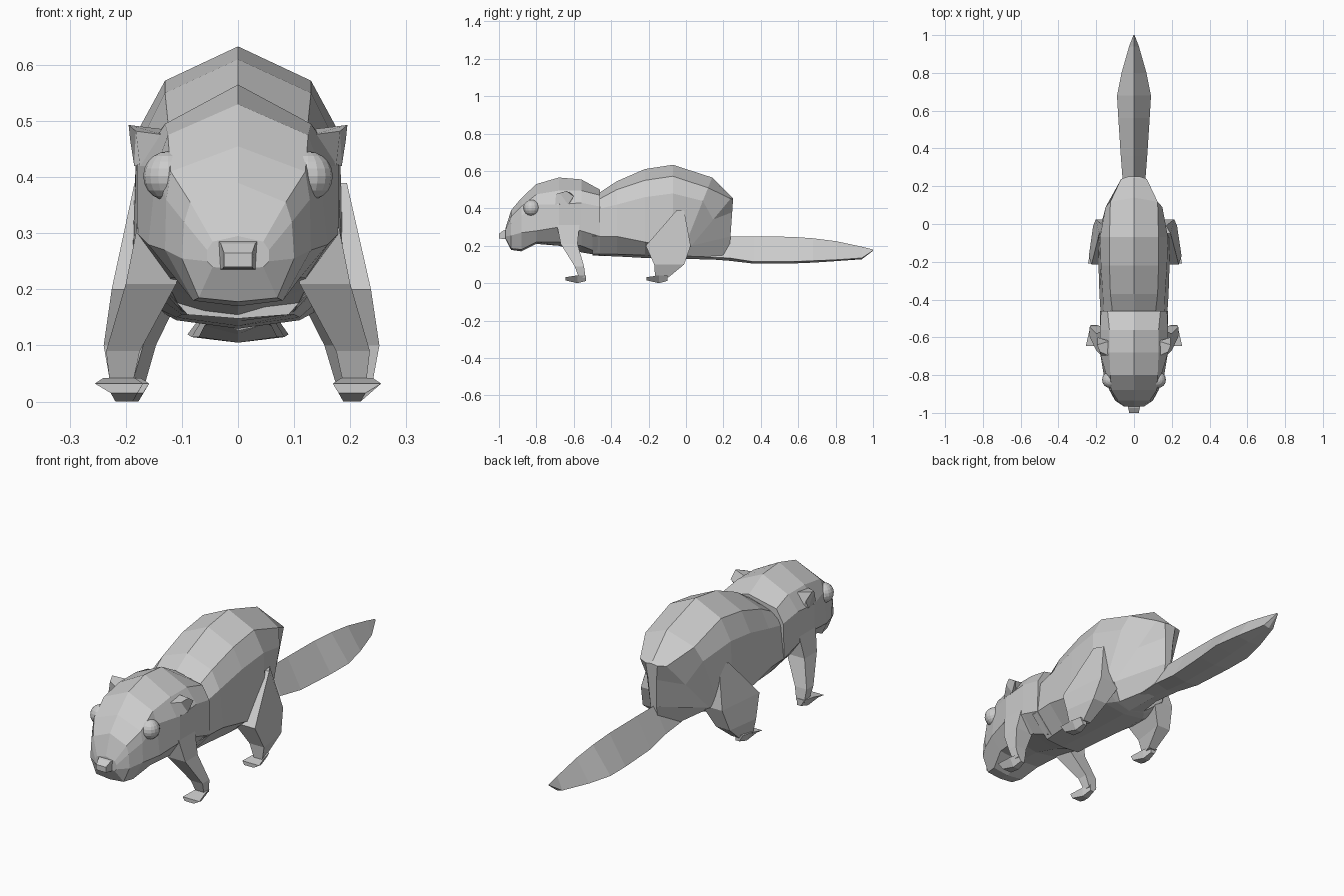
import bpy, bmesh, math
from mathutils import Vector

fur = bpy.data.materials.new("grey_fur")
fur.diffuse_color = (0.6, 0.6, 0.6, 1)


def finish(name, bm):
    bmesh.ops.recalc_face_normals(bm, faces=bm.faces[:])
    me = bpy.data.meshes.new(name)
    bm.to_mesh(me)
    bm.free()
    me.materials.append(fur)
    ob = bpy.data.objects.new(name, me)
    bpy.context.collection.objects.link(ob)
    return ob


def loft(name, rings):
    """Skin closed rings of points and cap both ends."""
    bm = bmesh.new()
    loops = [[bm.verts.new(p) for p in r] for r in rings]
    n = len(loops[0])
    for a, b in zip(loops, loops[1:]):
        for i in range(n):
            j = (i + 1) % n
            bm.faces.new((a[i], a[j], b[j], b[i]))
    bm.faces.new(loops[0])
    bm.faces.new(loops[-1])
    return finish(name, bm)


def torso_ring(y, tilt, top, xs, zs, xm, zm, xn, zn, xl, zl, bottom):
    """Symmetric ring: spine, shoulder, flank, low flank, belly edge, belly."""
    half = [(xs, zs), (xm, zm), (xn, zn), (xl, zl)]
    pts = [(0, top)] + half + [(0, bottom)] + [(-x, z) for x, z in reversed(half)]
    return [(x, y + tilt * (z - top), z) for x, z in pts]


def limb(name, rings, side, skew=0):
    """Four sided limb from (x, y, z, half width, half depth) rings."""
    corners = ((-1, -1), (1, -1), (1, 1), (-1, 1))
    return loft(name, [[(side * (x + sx * hx - skew * sy), y + sy * hy, z) for sx, sy in corners]
                       for x, y, z, hx, hy in rings])


def paw(name, side, dy):
    """Flat foot widening from heel to toes."""
    rings = [(-.535, .018, .012, .042), (-.58, .028, 0, .042), (-.645, .043, .015, .032)]
    return loft(name, [[(side * .203 - w * .55, y + dy, lo), (side * .203 + w * .55, y + dy, lo),
                        (side * .212 + w, y + dy, hi), (side * .212 - w, y + dy, hi)]
                       for y, w, lo, hi in rings])


# Head with a broad flat brow and blunt muzzle
head = [
    (-.965, 0, .295, .045, .285, .055, .27, .055, .25, .045, .24, .235),
    (-.935, 0, .39, .085, .355, .096, .32, .10, .255, .07, .185, .178),
    (-.88, 0, .455, .12, .41, .128, .36, .13, .27, .08, .18, .17),
    (-.80, 0, .53, .125, .475, .145, .42, .16, .28, .11, .22, .21),
    (-.68, 0, .565, .13, .495, .18, .42, .18, .30, .12, .22, .20),
    (-.56, 0, .555, .13, .495, .18, .43, .18, .28, .12, .20, .165),
    (-.46, 0, .50, .14, .47, .175, .41, .18, .25, .10, .16, .148),
]
loft("head", [torso_ring(*r) for r in head])

# Arched body: the slanted rump narrows to a thin keel above the tail
body = [
    (-.50, 0, .46, .11, .43, .16, .39, .175, .25, .09, .155, .148),
    (-.37, 0, .545, .125, .50, .165, .42, .183, .25, .10, .155, .143),
    (-.22, 0, .61, .13, .55, .175, .46, .188, .22, .11, .15, .135),
    (-.07, 0, .633, .13, .572, .18, .48, .192, .19, .11, .145, .13),
    (.14, .40, .565, .125, .51, .15, .44, .165, .19, .08, .145, .13),
    (.245, .83, .46, .068, .452, .10, .34, .14, .20, .07, .145, .13),
    (.252, .07, .452, .03, .448, .022, .38, .015, .25, .03, .14, .125),
]
loft("body", [torso_ring(*r) for r in body])

# Ridged flat-bottomed tail
tail = [(.10, .05, .21, .14, .13), (.23, .06, .25, .135, .12), (.36, .07, .25, .115, .105),
        (.56, .083, .248, .115, .105), (.68, .09, .24, .12, .11),
        (.80, .066, .225, .125, .118), (.94, .026, .195, .135, .128), (1, .003, .18, .175, .173)]
loft("tail", [[(0, y, t), (w, y, e), (0, y, b), (-w, y, e)] for y, w, t, e, b in tail])

# Nose block
loft("nose", [[(-w, y, lo), (w, y, lo), (w * k, y, hi), (-w * k, y, hi)]
              for y, w, lo, hi, k in ((-1, .025, .24, .265, 1), (-.975, .028, .236, .282, 1.1),
                                      (-.93, .042, .235, .295, 1.05))])

front_leg = [(.135, -.63, .31, .045, .06), (.155, -.625, .21, .045, .045),
             (.205, -.57, .09, .03, .025), (.208, -.555, .03, .02, .018)]
hind_leg = [(.165, -.03, .39, .017, .02), (.17, -.095, .20, .055, .12),
            (.203, -.09, .10, .037, .08), (.207, -.13, .03, .02, .035)]

for side, label in ((1, "right"), (-1, "left")):
    # Legs and feet, the left hind leg tucked in slightly
    limb("front_leg_" + label, front_leg, side)
    limb("hind_leg_" + label, hind_leg, side if side > 0 else -.95, .012)
    paw("front_foot_" + label, side, 0)
    paw("hind_foot_" + label, side if side > 0 else -.95, .435)

    # Ear: wedge widening outward from the side of the head
    base = [(.13, -.70, .475), (.13, -.62, .485), (.17, -.62, .43), (.175, -.70, .42)]
    tip = [(.182, -.675, .482), (.195, -.64, .493), (.192, -.60, .465), (.185, -.63, .42)]
    loft("ear_" + label, [[(side * x, y, z) for x, y, z in r] for r in (base, tip)])

    # Eyeball
    bm = bmesh.new()
    bmesh.ops.create_uvsphere(bm, u_segments=16, v_segments=10, radius=.044)
    bmesh.ops.translate(bm, verts=bm.verts[:], vec=Vector((side * .125, -.825, .402)))
    finish("eye_" + label, bm)
